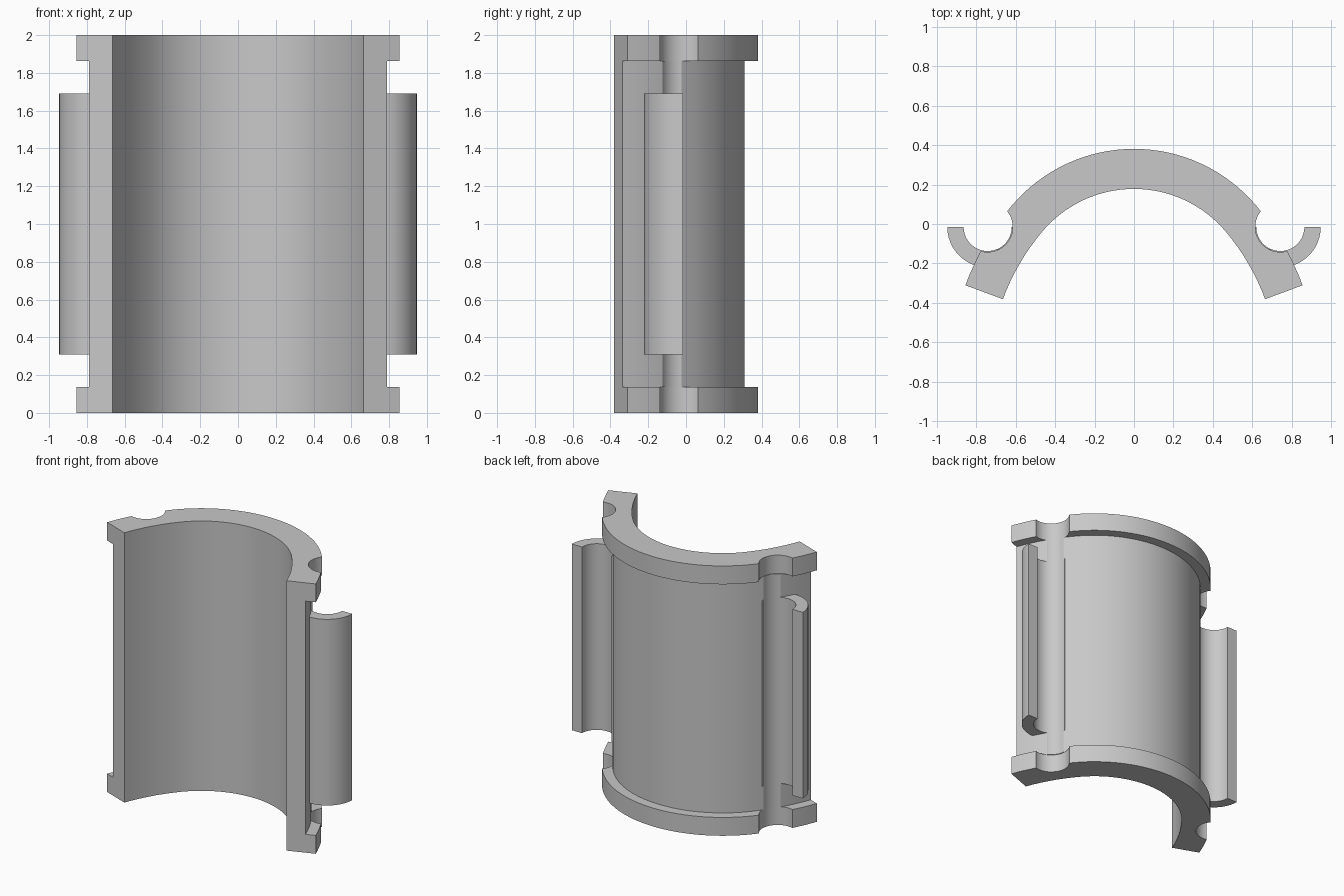
import bpy, bmesh
from math import cos, sin, radians, pi

cube = bpy.data.objects.get("Cube")
if cube:
    bpy.data.objects.remove(cube, do_unlink=True)

grey = bpy.data.materials.new("plain grey")
grey.use_nodes = True
colour = (0.58, 0.58, 0.58, 1)
grey.diffuse_color = colour
grey.node_tree.nodes["Principled BSDF"].inputs["Base Color"].default_value = colour

HEIGHT, RIM = 2.0, 0.136
PIN_X, PIN_Y = 0.742, -0.015


def extrude(name, outline, z0, z1):
    """Upright prism with the given outline."""
    bm = bmesh.new()
    face = bm.faces.new([bm.verts.new((x, y, z0)) for x, y in outline])
    top = bmesh.ops.extrude_face_region(bm, geom=[face])["geom"]
    verts = [v for v in top if isinstance(v, bmesh.types.BMVert)]
    bmesh.ops.translate(bm, verts=verts, vec=(0, 0, z1 - z0))
    bmesh.ops.recalc_face_normals(bm, faces=bm.faces)
    mesh = bpy.data.meshes.new(name)
    bm.to_mesh(mesh)
    bm.free()
    mesh.materials.append(grey)
    obj = bpy.data.objects.new(name, mesh)
    bpy.context.collection.objects.link(obj)
    return obj


def arc(cx, cy, r, a0, a1, n):
    angles = [radians(a0 + (a1 - a0) * i / n) for i in range(n + 1)]
    return [(cx + r * cos(a), cy + r * sin(a)) for a in angles]


def arch(offset):
    """Three-centred arch, from the right end over the crown to the left end."""
    crown_r, crown_y, haunch, end, extra = 0.608, -0.43, 40, 20.4, 0.555
    hx = -extra * cos(radians(haunch))
    hy = crown_y - extra * sin(radians(haunch))
    half = arc(hx, hy, crown_r + extra + offset, end, haunch, 8)
    half += arc(0, crown_y, crown_r + offset, haunch, 90, 16)[1:]
    return half + [(-x, y) for x, y in reversed(half[:-1])]


def shell(name, thickness, z0, z1):
    return extrude(name, arch(thickness) + arch(0)[::-1], z0, z1)


def select_only(obj):
    bpy.ops.object.select_all(action="DESELECT")
    obj.select_set(True)
    bpy.context.view_layer.objects.active = obj


def cut_grooves(obj, radius):
    """Cut the round pin groove on both sides."""
    for side in (1, -1):
        circle = arc(side * PIN_X, PIN_Y, radius, 0, 360, 48)[:-1]
        cutter = extrude("groove_cutter", circle, -0.2, HEIGHT + 0.2)
        cutter.hide_render = True
        mod = obj.modifiers.new("groove", "BOOLEAN")
        mod.operation, mod.solver, mod.object = "DIFFERENCE", "EXACT", cutter
        select_only(obj)
        bpy.ops.object.modifier_apply(modifier=mod.name)
        bpy.data.objects.remove(cutter, do_unlink=True)


# Curved wall and its two thicker rims
wall = shell("curved_wall", 0.132, RIM, HEIGHT - RIM)
cut_grooves(wall, 0.122)
parts = [wall]
for name, z in (("bottom_rim", 0), ("top_rim", HEIGHT - RIM)):
    rim = shell(name, 0.203, z, z + RIM)
    cut_grooves(rim, 0.127)
    parts.append(rim)

# Half-round clips that cradle the pins
for side, name in ((1, "left_clip"), (-1, "right_clip")):
    ring = arc(PIN_X, PIN_Y, 0.205, 180, 360, 24) + arc(PIN_X, PIN_Y, 0.122, 360, 180, 24)
    parts.append(extrude(name, [(side * x, y) for x, y in ring], 0.31, 1.69))

for part in parts:
    select_only(part)
    bpy.ops.object.shade_smooth_by_angle(angle=radians(30))
